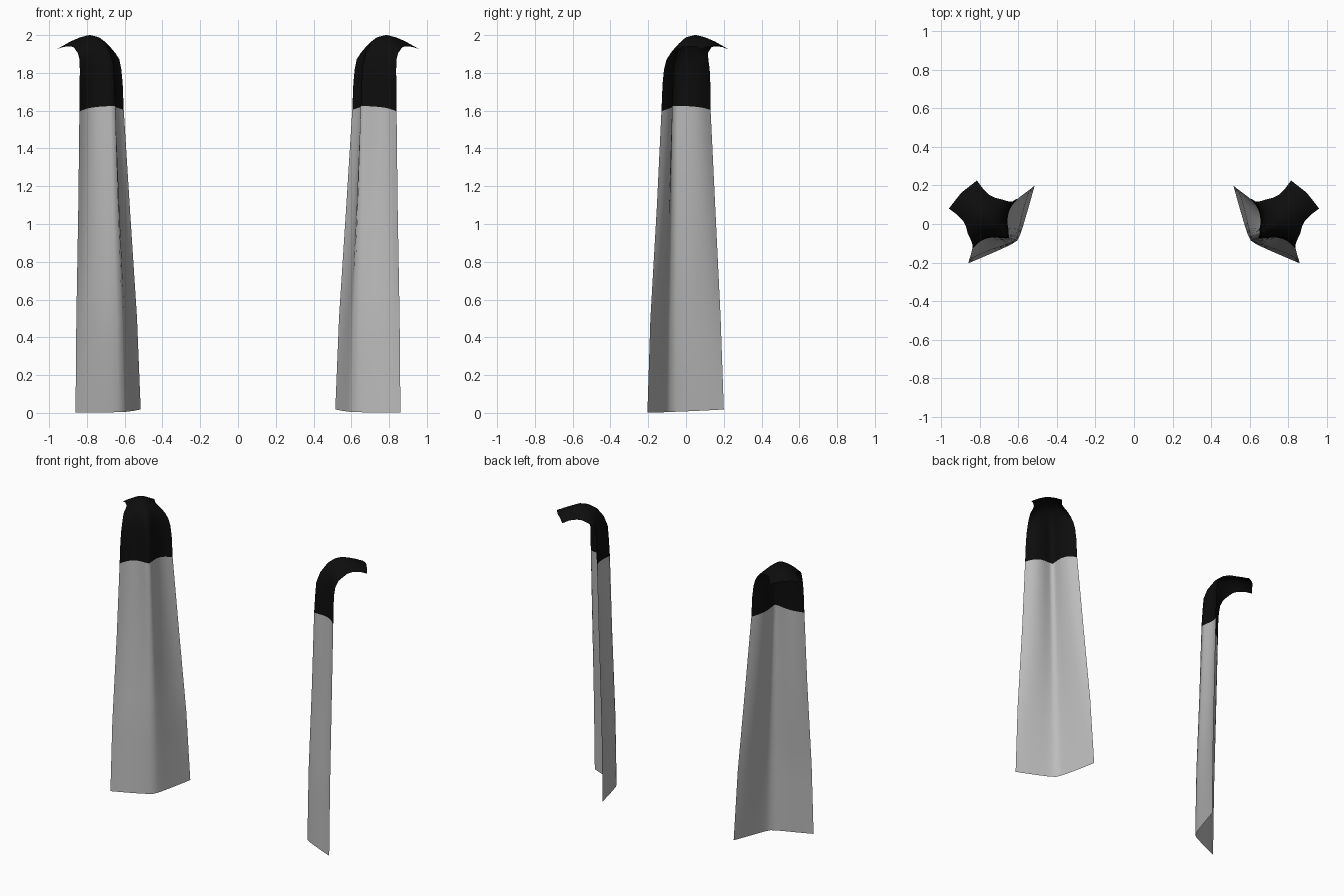
import bpy, bmesh, math

cube = bpy.data.objects.get("Cube")
if cube:
    bpy.data.objects.remove(cube, do_unlink=True)


def make_material(name, value):
    mat = bpy.data.materials.new(name)
    mat.use_nodes = True
    colour = (value, value, value, 1)
    mat.diffuse_color = colour
    bsdf = mat.node_tree.nodes["Principled BSDF"]
    bsdf.inputs["Base Color"].default_value = colour
    bsdf.inputs["Roughness"].default_value = 0.8
    return mat


grey = make_material("light grey", 0.5)
black = make_material("black", 0.004)

# Cross-section keys from foot to hooked tip:
# ridge offset, ridge height, edge offset, edge height, half width, groove depth, sideways shift, skew
BODY = [
    (-.152, .005, -.035, .01, .265, 1.0, -.032, .021),
    (-.145, .5, -.030, .5, .245, 1.3, -.026, .018),
    (-.125, 1.1, -.018, 1.1, .205, 2.2, -.018, .013),
    (-.112, 1.625, -.009, 1.6, .175, 3.0, -.009, .009),
]
HOOK = [
    (-.105, 1.75, -.006, 1.74, .170, 3.0, -.009, .009),
    (-.098, 1.84, -.002, 1.82, .163, 2.8, -.008, .008),
    (-.072, 1.91, .004, 1.87, .153, 2.4, -.006, .004),
    (-.030, 1.965, .022, 1.905, .140, 2.0, -.003, 0),
    (.015, 1.99, .055, 1.925, .125, 1.6, 0, 0),
    (.070, 2.0, .085, 1.937, .107, 1.4, 0, 0),
    (.125, 1.99, .120, 1.940, .095, 1.2, 0, 0),
    (.180, 1.972, .170, 1.938, .096, 1, 0, 0),
    (.228, 1.945, .216, 1.925, .103, 1, 0, 0),
]
CENTRE_X = .735
COLUMNS = 16


def lerp(a, b, t):
    return a + (b - a) * t


def section(key, side):
    """Points across one folded cross-section, from rear edge to front edge."""
    ridge, ridge_z, edge, edge_z, width, groove, shift, skew = key
    points = []
    for i in range(COLUMNS + 1):
        s = 2 * i / COLUMNS - 1
        t = abs(s)
        rounded = 1.1 * t * t / (t + .1)
        u = lerp(ridge, edge, 1 - (1 - min(rounded, 1)) ** groove) - skew * s
        w = width * s + shift
        z = lerp(ridge_z, edge_z, t * t) - .4 * skew * s
        x = CENTRE_X + (u + w) * math.sqrt(.5)
        y = (u - w) * math.sqrt(.5)
        points.append((side * x, y, max(z, 0)))
    return points


def body_rows():
    rows = []
    for low, high in zip(BODY, BODY[1:]):
        rows += [[lerp(a, b, k / 4) for a, b in zip(low, high)] for k in range(4)]
    return rows + [BODY[-1]]


# Folded sheet with a dark tip bent outward and back
def make_sheet(name, side):
    lower = body_rows()
    bm = bmesh.new()
    rows = [[bm.verts.new(p) for p in section(k, side)] for k in lower + HOOK]
    for r in range(len(rows) - 1):
        for c in range(COLUMNS):
            quad = [rows[r][c], rows[r][c + 1], rows[r + 1][c + 1], rows[r + 1][c]]
            face = bm.faces.new(quad if side > 0 else quad[::-1])
            face.smooth = True
            face.material_index = int(r >= len(lower) - 1)
    mesh = bpy.data.meshes.new(name)
    bm.to_mesh(mesh)
    bm.free()
    mesh.materials.append(grey)
    mesh.materials.append(black)
    obj = bpy.data.objects.new(name, mesh)
    bpy.context.collection.objects.link(obj)


make_sheet("left_folded_sheet", 1)
make_sheet("right_folded_sheet", -1)
